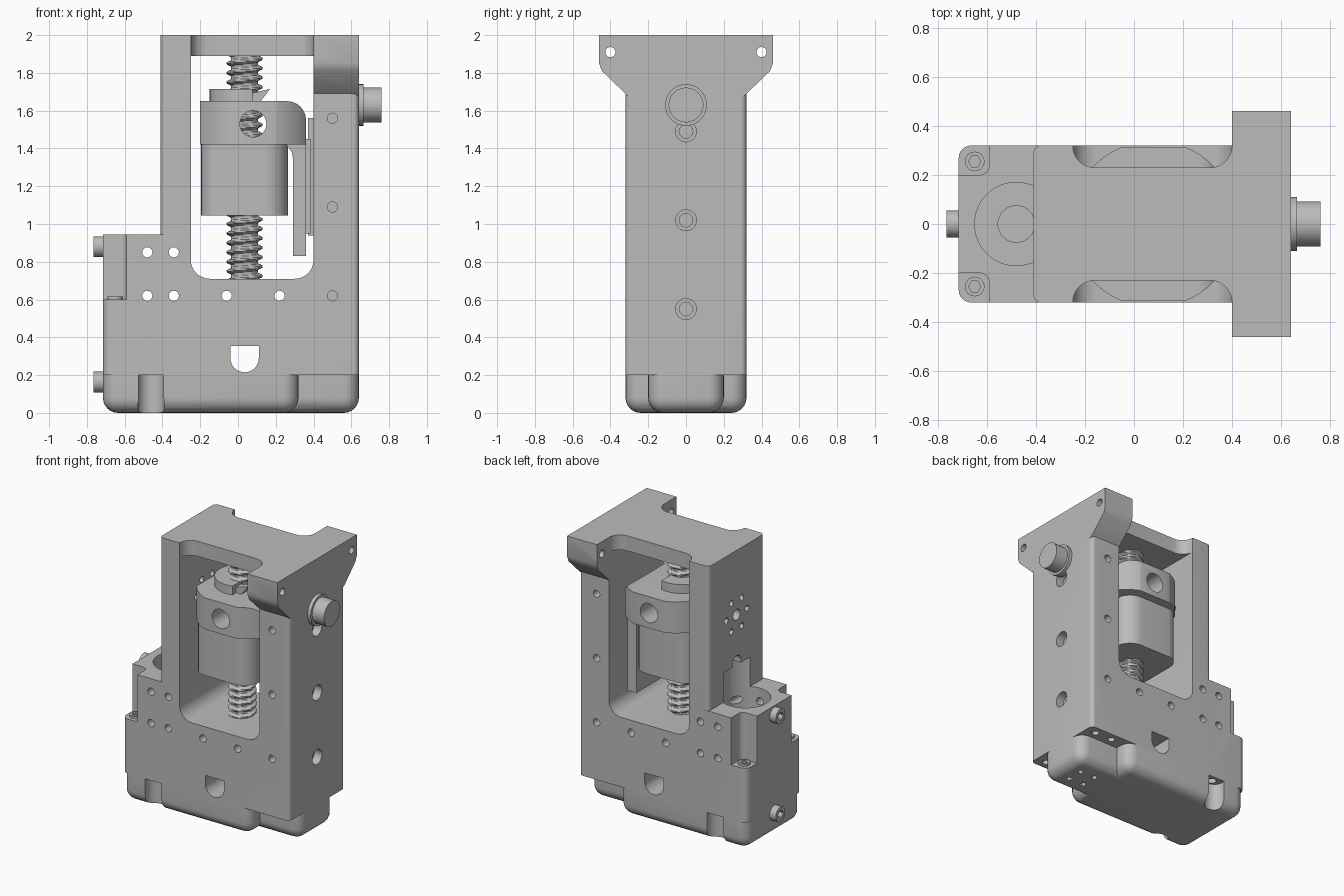
import bpy, bmesh, math
from mathutils import Vector

if "Cube" in bpy.data.objects:
    bpy.data.objects.remove(bpy.data.objects["Cube"])

grey = bpy.data.materials.new("machined_grey")
grey.use_nodes = True
GREY = (0.5, 0.5, 0.5, 1)
grey.diffuse_color = GREY
grey.node_tree.nodes["Principled BSDF"].inputs["Base Color"].default_value = GREY


def finish(name, bm):
    bmesh.ops.recalc_face_normals(bm, faces=bm.faces)
    mesh = bpy.data.meshes.new(name)
    bm.to_mesh(mesh)
    bm.free()
    mesh.materials.append(grey)
    ob = bpy.data.objects.new(name, mesh)
    bpy.context.collection.objects.link(ob)
    return ob


def prism(name, pts, axis, lo, hi):
    """Extrude a closed 2D profile along an axis."""
    place = {"x": lambda a, b, t: (t, a, b),
             "y": lambda a, b, t: (a, t, b),
             "z": lambda a, b, t: (a, b, t)}[axis]
    bm = bmesh.new()
    rings = [[bm.verts.new(place(a, b, t)) for a, b in pts] for t in (lo, hi)]
    bm.faces.new(rings[0])
    bm.faces.new(rings[1])
    n = len(pts)
    for i in range(n):
        j = (i + 1) % n
        bm.faces.new((rings[0][i], rings[0][j], rings[1][j], rings[1][i]))
    return finish(name, bm)


def circle(a, b, r, n=32):
    return [(a + r * math.cos(2 * math.pi * i / n), b + r * math.sin(2 * math.pi * i / n))
            for i in range(n)]


def cyl(name, a, b, r, axis, lo, hi, n=32):
    return prism(name, circle(a, b, r, n), axis, lo, hi)


def rrect(a0, b0, a1, b1, radii, n=8):
    """Rectangle with radii at lower-left, lower-right, upper-right, upper-left."""
    pts = []
    corners = [(a0, b0, 1, 1), (a1, b0, -1, 1), (a1, b1, -1, -1), (a0, b1, 1, -1)]
    for k, ((a, b, sa, sb), r) in enumerate(zip(corners, radii)):
        if r == 0:
            pts.append((a, b))
            continue
        for i in range(n + 1):
            t = math.pi * (1 + k / 2 + i / (2 * n))
            pts.append((a + sa * r + r * math.cos(t), b + sb * r + r * math.sin(t)))
    return pts


def combine(ob, operation, *others):
    bpy.context.view_layer.objects.active = ob
    for other in others:
        mod = ob.modifiers.new("combine", "BOOLEAN")
        mod.operation, mod.solver, mod.object = operation, "EXACT", other
        bpy.ops.object.modifier_apply(modifier=mod.name)
        bpy.data.objects.remove(other)


def cut(ob, *others):
    combine(ob, "DIFFERENCE", *others)


def join(ob, *others):
    combine(ob, "UNION", *others)


# Frame: tower, motor housing and flared top flange
frame = prism("frame", rrect(-.41, -.32, .64, .32, [.03] * 4), "z", .2, 2)
housing = prism("housing", rrect(-.715, -.32, -.3, .32, [.05, 0, 0, .05]), "z", .2, .945)
half = [(.31, 1.68), (.445, 1.81), (.46, 1.85), (.46, 2)]
flange = prism("flange", half + [(-y, z) for y, z in reversed(half)], "x", .4, .64)
join(frame, housing, flange)

# Window through the tower and the hollows beside the top bridge
cut(frame, prism("window", rrect(-.25, .71, .4, 1.89, [.1, .1, 0, 0]), "y", -1, 1))
for s in (-1, 1):
    lo, hi = sorted((s * .23, s * .8))
    cut(frame,
        prism("bridge_hollow", rrect(-.25, lo, .4, hi, [.09] * 4), "z", 1.6, 2.2),
        prism("ear_notch", rrect(-.9, min(s * .2, s * .6), -.59, max(s * .2, s * .6),
                                 [.04] * 4), "z", .6, 1.2))

# Motor bore with the clearance pocket in the column
cut(frame,
    cyl("motor_bore", -.48, 0, .17, "z", .7, 1.16, 48),
    cyl("shaft_bore", -.48, 0, .075, "z", .45, .8),
    prism("clearance_arch", rrect(-.05, .9, .05, 1.23, [0, 0, .049, .049]), "x", -.5, -.33))
cut(frame, cyl("column_hole", 0, 1.53, .04, "x", -.6, -.2, 16))
for i in range(6):
    t = math.pi * i / 3
    cut(frame, cyl("ring_hole", .12 * math.cos(t), 1.53 + .12 * math.sin(t), .022,
                   "x", -.6, -.2, 12))

# Screw holes through front and back, and the drain slot
for x, z in [(-.48, .85), (-.34, .85), (-.48, .62), (-.34, .62), (-.06, .62), (.22, .62)]:
    cut(frame, cyl("through_hole", x, z, .027, "y", -1, 1, 16))
for z in (.62, 1.09, 1.56):
    for s in (-1, 1):
        lo, hi = sorted((s * .18, s * .5))
        cut(frame, cyl("blind_hole", .5, z, .027, "y", lo, hi, 16))
cut(frame, prism("drain_slot", rrect(-.04, .215, .11, .355, [.0745, .0745, 0, 0]), "y", -1, 1))

# Side holes and flange holes
for z in (1.49, 1.02, .55):
    cut(frame, cyl("counterbore", 0, z, .055, "x", .58, .8),
        cyl("pilot", 0, z, .036, "x", .45, .7, 20))
for y in (-.4, .4):
    cut(frame, cyl("flange_hole", y, 1.91, .027, "x", .2, .9, 16))

# Underside screw holes beside the narrow foot
for s in (-1, 1):
    for x in (.42, .56):
        cut(frame, cyl("under_hole", x, s * .26, .025, "z", 0, .3, 16))


def foot(name, x0, x1, w):
    """Box with rounded sides and rounded bottom."""
    bm = bmesh.new()
    bmesh.ops.create_cube(bm, size=1)
    for v in bm.verts:
        v.co = Vector(((x0 + x1) / 2 + v.co.x * (x1 - x0), v.co.y * 2 * w, .1 + v.co.z * .2))
    edges = [e for e in bm.edges if not all(v.co.z > .15 for v in e.verts)]
    bmesh.ops.bevel(bm, geom=edges, offset=.08, segments=6, profile=.5, affect="EDGES")
    return finish(name, bm)


# Bottom cover: wide body plus narrow foot
cover = foot("bottom_cover", -.715, .32, .32)
join(cover, foot("narrow_foot", 0, .64, .2))
for s in (-1, 1):
    cut(cover, cyl("cover_notch", -.46, s * .3, .07, "z", -.1, .3))
    cut(frame, cyl("notch_hole", -.46, s * .27, .03, "z", .1, .28, 16))
    for x in (.4, .52):
        cut(cover, cyl("foot_hole", x, s * .06, .02, "z", -.1, .05, 12))

# Nut carriage: clipped round head, body, and hanging guide plate
carriage = cyl("carriage", .08, 0, .34, "z", 1.42, 1.65, 64)
combine(carriage, "INTERSECT",
        prism("clip", rrect(-.2, 1.3, .36, 1.65, [0, 0, .1, 0]), "y", -.315, .315))
cut(carriage, cyl("cross_hole", .08, 1.53, .07, "y", -1, 1))
nut_body = prism("nut_body", rrect(-.195, -.25, .265, .25, [.1, .12, .12, .1]), "z", 1.045, 1.42)
web = [(.36, .83), (.36, 1.5), (.24, 1.5), (.24, 1.42), (.265, 1.41), (.285, 1.38),
       (.29, 1.35), (.29, .83)]
guide_plate = prism("guide_plate", web, "y", -.16, .16)
collar = prism("nut_collar", [(x, y) for x, y in circle(.03, 0, .18, 48) if x < .08],
               "z", 1.64, 1.715)
prism("collar_tab", [(.06, 1.65), (.12, 1.65), (.17, 1.715), (.06, 1.69)], "y", -.13, -.08)

# Linear rail and its slider
rail = prism("rail", rrect(-.07, .94, .07, 1.56, [0] * 4), "x", .37, .41)
slider = prism("rail_slider", rrect(-.11, .95, .11, 1.45, [0] * 4), "x", .355, .385)

# Lead screw with a helical thread
bm = bmesh.new()
PITCH, SIDES, STEP = .05, 32, .00625
rings = []
for k in range(int(1.24 / STEP) + 1):
    z = .68 + k * STEP
    ring = []
    for i in range(SIDES):
        phase = (z / PITCH - i / SIDES) % 1
        depth = min(1, max(0, abs(phase - .5) * 5 - .6))
        r = .095 - .024 * depth
        t = 2 * math.pi * i / SIDES
        ring.append(bm.verts.new((.035 + r * math.cos(t), r * math.sin(t), z)))
    rings.append(ring)
for lower, upper in zip(rings, rings[1:]):
    for i in range(SIDES):
        j = (i + 1) % SIDES
        bm.faces.new((lower[i], lower[j], upper[j], upper[i]))
bm.faces.new(rings[0])
bm.faces.new(rings[-1])
finish("lead_screw", bm)

# Knob on the side
cyl("knob_base", 0, 1.63, .11, "x", .62, .665, 48)
cyl("knob", 0, 1.63, .092, "x", .64, .76, 48)

# Socket screws: end face and ears
for z in (.88, .163):
    bolt = cyl("end_screw", 0, z, .055, "x", -.765, -.70)
    cut(bolt, cyl("socket", 0, z, .03, "x", -.8, -.73, 6))
for s in (-1, 1):
    bolt = cyl("ear_screw", -.65, s * .255, .04, "z", .57, .615)
    cut(bolt, cyl("socket", -.65, s * .255, .025, "z", .59, .7, 6))

# Smooth the curved surfaces, keep the edges crisp
bpy.ops.object.select_all(action="DESELECT")
for ob in bpy.context.collection.objects:
    if ob.type == "MESH" and grey.name in ob.data.materials:
        ob.select_set(True)
        bpy.context.view_layer.objects.active = ob
bpy.ops.object.shade_smooth_by_angle(angle=math.radians(30))
